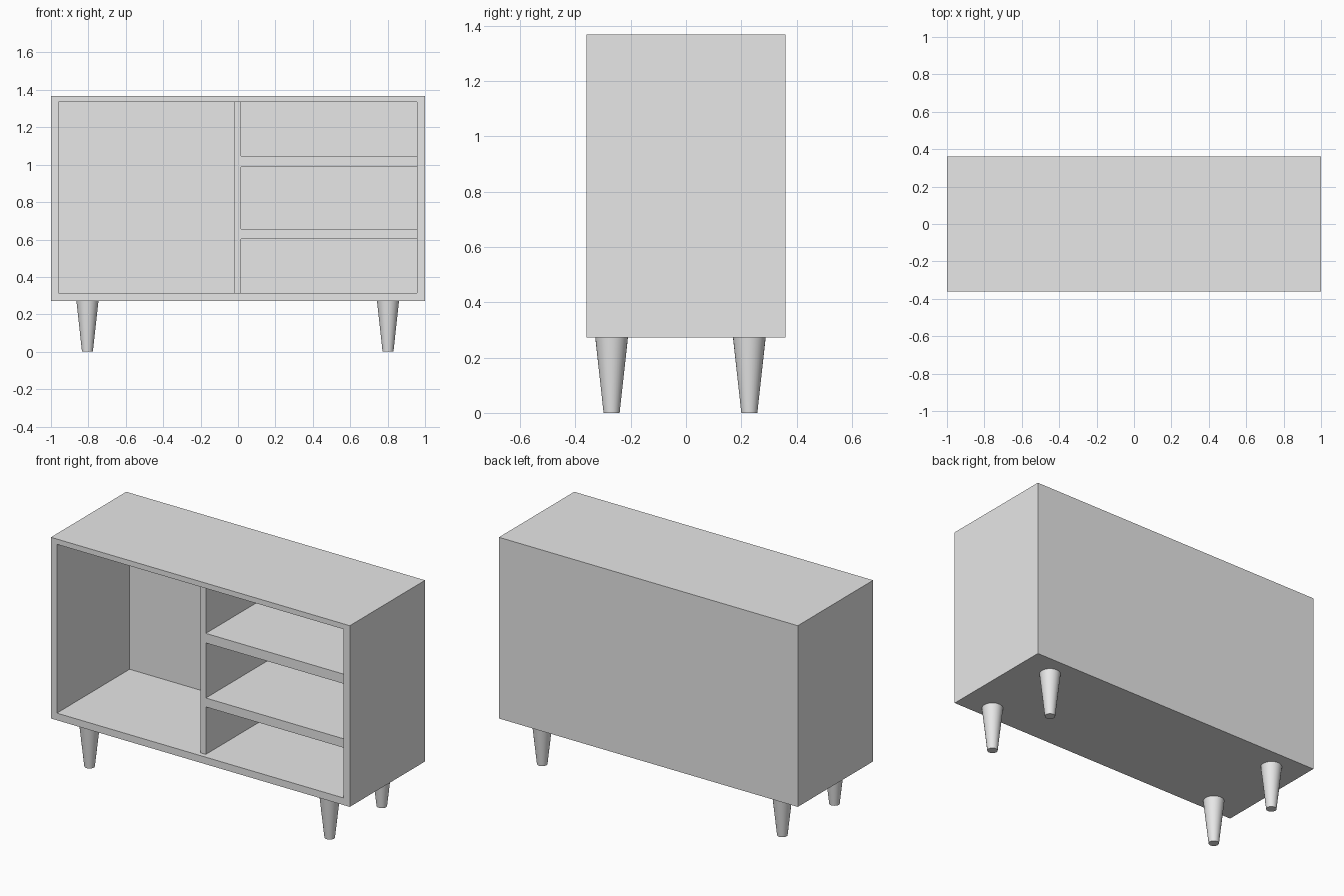
import bpy
import bmesh
from mathutils import Vector

cube = bpy.data.objects.get("Cube")
if cube:
    bpy.data.objects.remove(cube, do_unlink=True)

# Single plain grey finish
grey = bpy.data.materials.new("light_grey")
grey.use_nodes = True
grey.diffuse_color = (0.8, 0.8, 0.8, 1)
grey.node_tree.nodes["Principled BSDF"].inputs["Base Color"].default_value = (0.8, 0.8, 0.8, 1)

# Main dimensions
HALF_W, HALF_D = 1.0, 0.36
BOTTOM, TOP = 0.272, 1.368
IN_L, IN_R, IN_B, IN_T = -0.96, 0.958, 0.315, 1.336
BACK = 0.335            # inner face of the back panel
RECESS = -0.33          # front of the divider and shelves
DIV_L, DIV_R = -0.021, 0.016


def box_mesh(lo, hi):
    lo, hi = Vector(lo), Vector(hi)
    bm = bmesh.new()
    bmesh.ops.create_cube(bm, size=1)
    bmesh.ops.scale(bm, vec=hi - lo, verts=bm.verts)
    bmesh.ops.translate(bm, vec=(lo + hi) / 2, verts=bm.verts)
    return bm


def finish(bm, name):
    bmesh.ops.recalc_face_normals(bm, faces=bm.faces)
    mesh = bpy.data.meshes.new(name)
    bm.to_mesh(mesh)
    bm.free()
    mesh.materials.append(grey)
    obj = bpy.data.objects.new(name, mesh)
    bpy.context.collection.objects.link(obj)
    return obj


# Cabinet: a box whose front face is inset and pushed in to hollow it
bm = box_mesh((-HALF_W, -HALF_D, BOTTOM), (HALF_W, HALF_D, TOP))
front = min(bm.faces, key=lambda f: f.calc_center_median().y)
bmesh.ops.inset_region(bm, faces=[front], thickness=0.03)
middle = (BOTTOM + TOP) / 2
for v in front.verts:
    v.co.x = IN_L if v.co.x < 0 else IN_R
    v.co.z = IN_B if v.co.z < middle else IN_T
inner = bmesh.ops.extrude_discrete_faces(bm, faces=[front])["faces"][0]
for v in inner.verts:
    v.co.y = BACK
finish(bm, "cabinet")

# Upright divider and the two shelves on its left side
finish(box_mesh((DIV_L, RECESS, IN_B), (DIV_R, BACK, IN_T)), "divider")
for name, low, high in (("lower_shelf", 0.602, 0.656), ("upper_shelf", 0.989, 1.047)):
    finish(box_mesh((DIV_R, RECESS, low), (IN_R, BACK, high)), name)

# Tapered round legs
for side, x in (("right", -0.805), ("left", 0.802)):
    for end, y in (("front", -0.269), ("back", 0.229)):
        bm = bmesh.new()
        bmesh.ops.create_cone(bm, cap_ends=True, segments=32,
                              radius1=0.029, radius2=0.059, depth=BOTTOM)
        bmesh.ops.translate(bm, vec=(x, y, BOTTOM / 2), verts=bm.verts)
        for f in bm.faces:
            f.smooth = len(f.verts) == 4
        for e in bm.edges:
            e.smooth = all(f.smooth for f in e.link_faces)
        finish(bm, f"{end}_{side}_leg")
